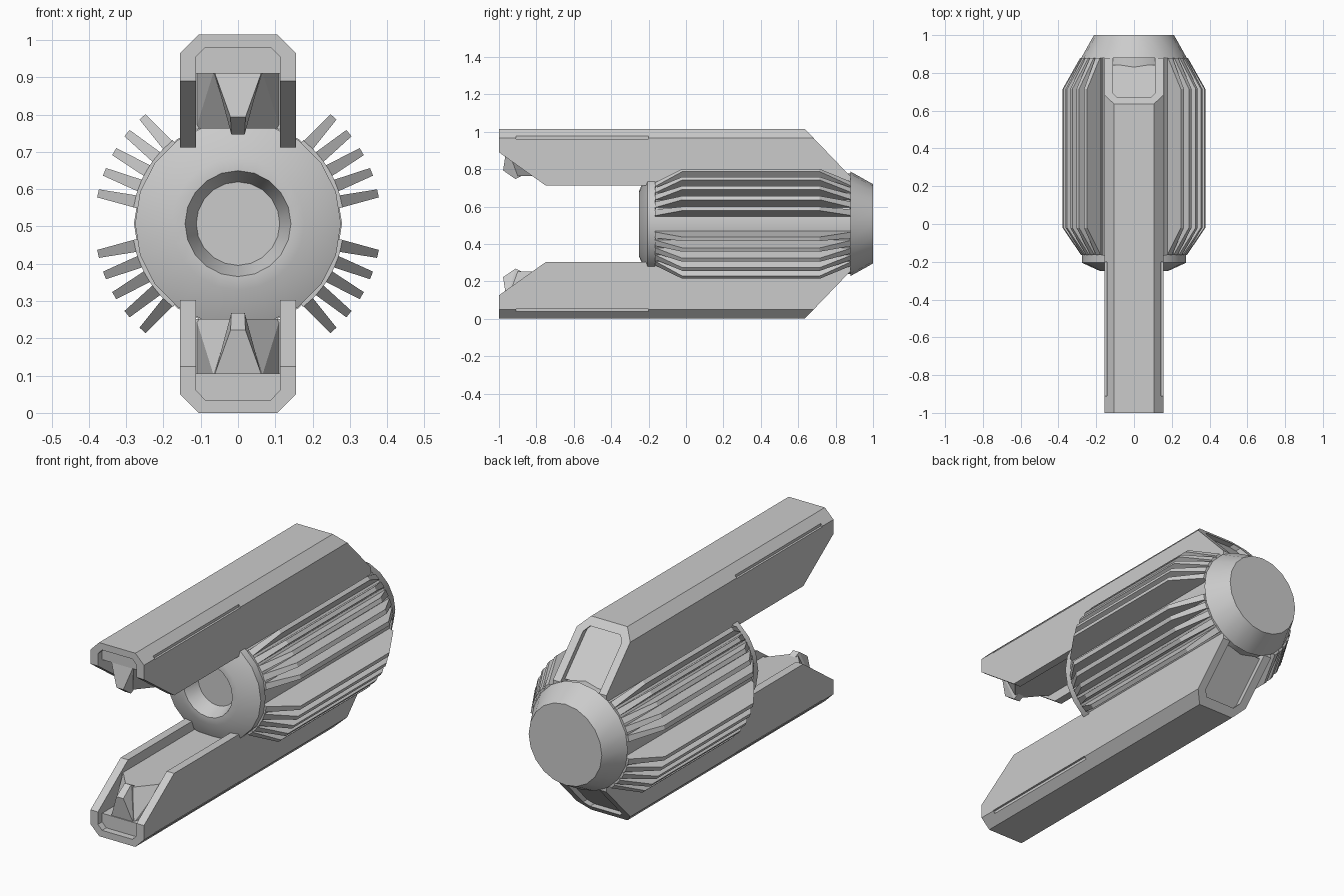
import bpy, bmesh, math
from mathutils import Vector, Matrix

if "Cube" in bpy.data.objects:
    bpy.data.objects.remove(bpy.data.objects["Cube"])

H = 1.015            # total height
CZ = H / 2           # height of the engine axis


def finish(bm, name, smooth=False):
    bmesh.ops.remove_doubles(bm, verts=bm.verts, dist=1e-5)
    bmesh.ops.recalc_face_normals(bm, faces=bm.faces)
    me = bpy.data.meshes.new(name)
    bm.to_mesh(me)
    bm.free()
    ob = bpy.data.objects.new(name, me)
    bpy.context.collection.objects.link(ob)
    if smooth:
        bpy.ops.object.select_all(action='DESELECT')
        ob.select_set(True)
        bpy.context.view_layer.objects.active = ob
        bpy.ops.object.shade_smooth_by_angle(angle=math.radians(25))
    return ob


def prism(bm, loop, offset):
    """Extrude a closed loop of 3D points by an offset vector."""
    face = bm.faces.new([bm.verts.new(p) for p in loop])
    ext = bmesh.ops.extrude_face_region(bm, geom=[face], use_keep_orig=True)
    verts = [g for g in ext['geom'] if isinstance(g, bmesh.types.BMVert)]
    bmesh.ops.translate(bm, verts=verts, vec=offset)


def cut(bm, point, normal):
    """Slice away everything on the normal side and cap the opening."""
    geom = bm.verts[:] + bm.edges[:] + bm.faces[:]
    bmesh.ops.bisect_plane(bm, geom=geom, plane_co=point, plane_no=normal,
                           clear_outer=True)
    bmesh.ops.holes_fill(bm, edges=[e for e in bm.edges if e.is_boundary], sides=0)


def lathe(name, profile, sides=20):
    """Revolve (radius, y) points around the engine axis, capping both ends."""
    bm = bmesh.new()
    rings = []
    for r, y in profile:
        rings.append([bm.verts.new((r * math.cos(a), y, CZ + r * math.sin(a)))
                      for a in (2 * math.pi * i / sides for i in range(sides))])
    for a, b in zip(rings, rings[1:]):
        for i in range(sides):
            j = (i + 1) % sides
            bm.faces.new((a[i], a[j], b[j], b[i]))
    bm.faces.new(rings[0])
    bm.faces.new(rings[-1])
    return finish(bm, name, True)


def hull(name, points):
    bm = bmesh.new()
    for p in points:
        bm.verts.new(p)
    bmesh.ops.convex_hull(bm, input=bm.verts)
    bmesh.ops.dissolve_limit(bm, angle_limit=0.01, verts=bm.verts, edges=bm.edges)
    return finish(bm, name)


def mirror_up(ob, name):
    """Copy a lower part to the upper side of the engine."""
    me = ob.data.copy()
    me.transform(Matrix.Translation((0, 0, H)) @ Matrix.Diagonal((1, 1, -1, 1)))
    me.flip_normals()
    bpy.context.collection.objects.link(bpy.data.objects.new(name, me))


# Engine core: recessed front port, sloped shoulder, barrel and tail cone
lathe("engine_core", [(.112, -.17), (.142, -.25), (.178, -.25), (.276, -.205),
                      (.276, -.165), (.268, -.165), (.268, .88),
                      (.279, .88), (.212, 1.0)])

# Four banks of tapered cooling fins on curved base plates
fin_side = [(.255, -.165), (.283, -.165), (.384, -.02), (.384, .715),
            (.288, .88), (.255, .88)]
for sx, side in ((1, "right"), (-1, "left")):
    for sz, level in ((1, "upper"), (-1, "lower")):
        bm = bmesh.new()
        arc = [math.radians(9 + 43 * i / 6) for i in range(7)]
        loop = [(.284, a) for a in arc] + [(.25, a) for a in reversed(arc)]
        prism(bm, [(sx * r * math.cos(a), -.163, CZ + sz * r * math.sin(a))
                   for r, a in loop], (0, 1.04, 0))
        for i in range(5):
            a = math.radians(12.2 + 9 * i)
            out = Vector((sx * math.cos(a), 0, sz * math.sin(a)))
            tan = Vector((-out.z, 0, out.x))
            rows = []
            for s in (-1, 1):
                row = []
                for r, y in fin_side:
                    half = .018 - .007 * (r - .255) / .129
                    p = out * r + tan * s * half
                    row.append(bm.verts.new((p.x, y, p.z + CZ)))
                rows.append(row)
                bm.faces.new(row)
            n = len(fin_side)
            for k in range(n):
                m = (k + 1) % n
                bm.faces.new((rows[0][k], rows[0][m], rows[1][m], rows[1][k]))
        finish(bm, f"{level}_{side}_fins")

# Rail: chamfered U channel with sloped nose and tail
half = [(.105, 0), (.155, .05), (.155, .303), (.112, .303), (.112, .06), (.088, .035)]
section = half + [(-x, z) for x, z in reversed(half)]
tail_n = Vector((0, .255, -.245)).normalized()
bm = bmesh.new()
prism(bm, [(x, -1, z) for x, z in section], (0, 1.88, 0))
cut(bm, (0, -1, .125), (0, -.178, .25))
cut(bm, (0, .635, 0), tail_n)
rail = finish(bm, "lower_rail")

# Long slot cut into each chamfer edge of the rail
bm = bmesh.new()
for s in (-1, 1):
    prism(bm, [(s * x, -.91, z) for x, z in
               ((.144, .037), (.17, .037), (.17, .053), (.144, .053))], (0, .71, 0))
cutter = finish(bm, "slot_cutter")
cutter.hide_render = True
mod = rail.modifiers.new("slots", 'BOOLEAN')
mod.operation = 'DIFFERENCE'
mod.solver = 'EXACT'
mod.object = cutter
bpy.context.view_layer.objects.active = rail
bpy.ops.object.modifier_apply(modifier=mod.name)
bpy.data.objects.remove(cutter)
mirror_up(rail, "upper_rail")

# Rail core: fills the channel, with a recessed tail panel
bm = bmesh.new()
fill = [(.0885, .034), (.1125, .06), (.1125, .252)]
prism(bm, [(x, -.8, z) for x, z in fill + [(-x, z) for x, z in reversed(fill)]],
      (0, 1.68, 0))
cut(bm, Vector((0, .635, 0)) - tail_n * .025, tail_n)
mirror_up(finish(bm, "lower_rail_core"), "upper_rail_core")

# Nose step, wedge and ridge inside the front of each channel
w = lambda x, y, z: [(x, y, z), (-x, y, z)]
parts = {
    "nose_step": w(.0885, -.965, .034) + w(.1125, -.965, .06) + w(.1125, -.965, .105)
    + w(.0885, -.79, .034) + w(.1125, -.79, .06) + w(.1125, -.79, .105),
    "nose_wedge": w(.065, -.955, .1) + w(.02, -.90, .252) + w(.06, -.84, .252)
    + w(.1125, -.79, .1) + w(.1125, -.79, .252),
    "nose_ridge": w(.062, -.96, .105) + w(.02, -.978, .222) + w(.018, -.912, .268)
    + w(.018, -.875, .25) + w(.04, -.87, .105),
}
for name, pts in parts.items():
    mirror_up(hull("lower_" + name, pts), "upper_" + name)
